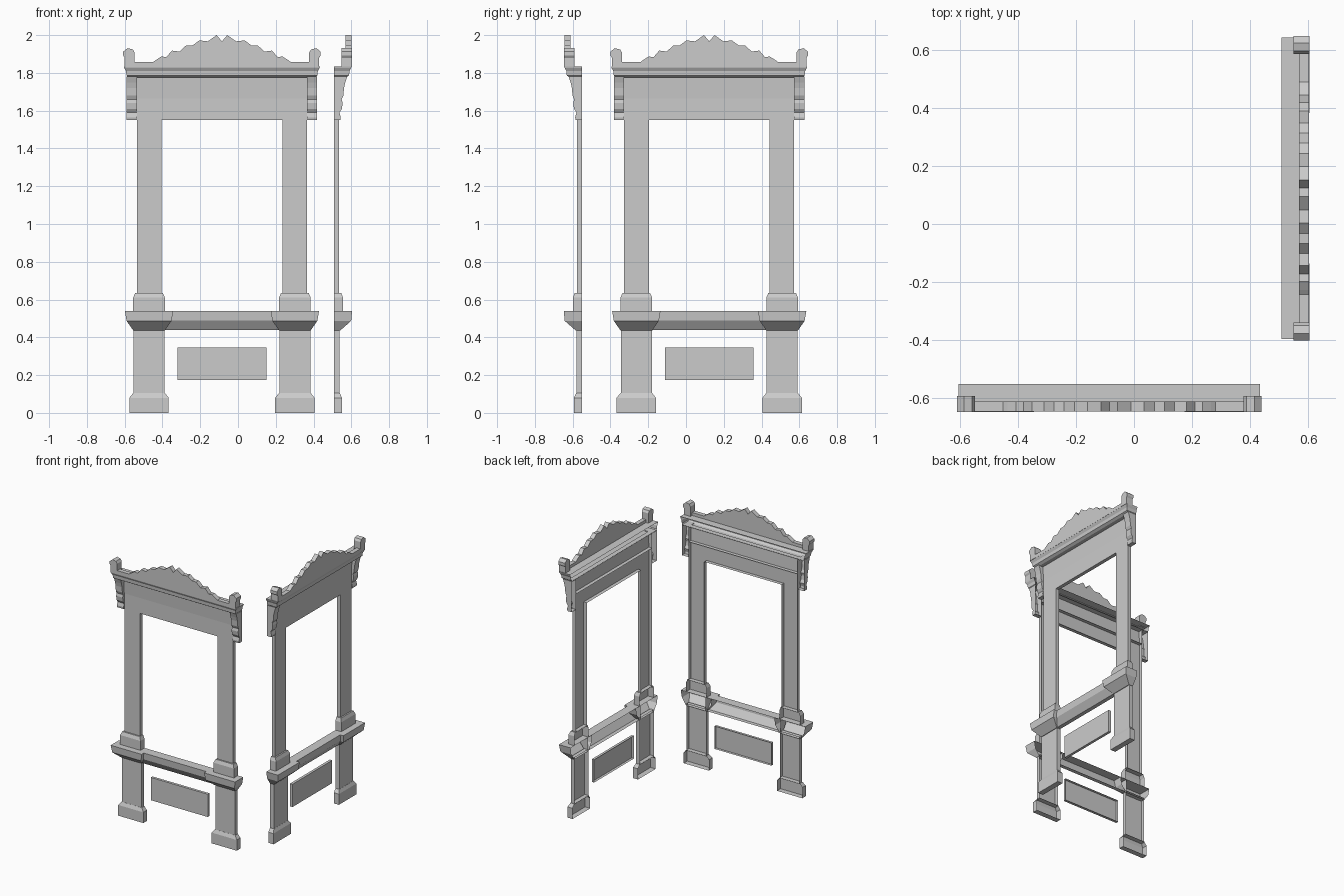
import bpy, bmesh
from mathutils import Vector

if "Cube" in bpy.data.objects:
    bpy.data.objects.remove(bpy.data.objects["Cube"], do_unlink=True)

stone = bpy.data.materials.new("pale_stone_grey")
stone.use_nodes = True
GREY = (0.6, 0.6, 0.6, 1)
stone.diffuse_color = GREY
stone.node_tree.nodes["Principled BSDF"].inputs["Base Color"].default_value = GREY

# Each surround: name, wall position, turn about z
UNITS = [("front", (-0.085, -0.551, 0), 0.0), ("side", (0.508, 0.123, 0), 1.570796)]


def place(name, bm):
    """Orient the faces, open the side against the wall, and add both copies."""
    bmesh.ops.recalc_face_normals(bm, faces=bm.faces)
    hidden = [f for f in bm.faces if all(abs(v.co.y) < 1e-5 for v in f.verts)]
    bmesh.ops.delete(bm, geom=hidden, context='FACES')
    mesh = bpy.data.meshes.new(name)
    bm.to_mesh(mesh)
    bm.free()
    mesh.materials.append(stone)
    for unit, loc, turn in UNITS:
        ob = bpy.data.objects.new(unit + "_" + name, mesh)
        ob.location = loc
        ob.rotation_euler.z = turn
        bpy.context.collection.objects.link(ob)


def loft(name, centre, sections):
    """Stack of rectangles against the wall: height, half width, depth."""
    bm = bmesh.new()
    rings = []
    for z, h, d in sections:
        corners = [(-h, 0), (-h, -d), (h, -d), (h, 0)]
        rings.append([bm.verts.new((centre + x, y, z)) for x, y in corners])
    for a, b in zip(rings, rings[1:]):
        for i in range(4):
            j = (i + 1) % 4
            bm.faces.new((a[i], a[j], b[j], b[i]))
    bm.faces.new(rings[0])
    bm.faces.new(rings[-1])
    place(name, bm)


def extrude(name, points, offset):
    """Prism from a flat outline."""
    bm = bmesh.new()
    face = bm.faces.new([bm.verts.new(p) for p in points])
    out = bmesh.ops.extrude_face_region(bm, geom=[face], use_keep_orig=True)
    verts = [g for g in out["geom"] if isinstance(g, bmesh.types.BMVert)]
    bmesh.ops.translate(bm, verts=verts, vec=Vector(offset))
    place(name, bm)


# Window casing: two uprights and a head in one piece
casing = [(-0.45, 0.63), (-0.45, 1.665), (0.45, 1.665), (0.45, 0.63),
          (0.32, 0.63), (0.32, 1.55), (-0.32, 1.55), (-0.32, 0.63)]
extrude("window_casing", [(x, 0, z) for x, z in casing], (0, -0.027, 0))
loft("frieze", 0, [(1.665, 0.45, 0.027), (1.78, 0.45, 0.034)])

# Centre sill and apron panel
loft("centre_sill", 0, [(0.44, 0.31, 0.03), (0.49, 0.31, 0.065), (0.54, 0.31, 0.07)])
loft("apron_panel", 0, [(0.175, 0.235, 0.02), (0.345, 0.235, 0.02)])

# Cornice with returned ends
loft("cornice", 0, [(1.775, 0.495, 0.062), (1.786, 0.505, 0.08), (1.81, 0.508, 0.082),
                    (1.826, 0.517, 0.091), (1.835, 0.519, 0.093)])

# Stepped crest: half outline mirrored about the middle
half = [(0.51, 1.83), (0.51, 1.857), (0.365, 1.857), (0.35, 1.868), (0.32, 1.887),
        (0.295, 1.883), (0.265, 1.918), (0.225, 1.913), (0.19, 1.945), (0.155, 1.946),
        (0.12, 1.972), (0.075, 1.967), (0.028, 2.0)]
crest = half + [(0, 1.967)] + [(-x, z) for x, z in reversed(half)]
extrude("crest", [(x, -0.06, z) for x, z in crest], (0, -0.033, 0))

bracket = [(0, 1.55), (0.033, 1.55), (0.036, 1.565), (0.029, 1.59), (0.042, 1.61),
           (0.046, 1.64), (0.041, 1.66), (0.05, 1.68), (0.053, 1.72), (0.06, 1.75),
           (0.07, 1.78), (0, 1.78)]
ear = [(0.515, 1.83), (0.515, 1.88), (0.523, 1.892), (0.523, 1.912), (0.5, 1.931),
       (0.472, 1.924), (0.462, 1.908), (0.462, 1.83)]

for side, s in (("left", 1), ("right", -1)):
    # Lower pier, its foot, sill block and plinth
    pier = s * 0.386
    loft(side + "_lower_pier", pier, [(0.1, 0.082, 0.03), (0.45, 0.082, 0.03)])
    loft(side + "_pier_foot", pier, [(0, 0.104, 0.042), (0.08, 0.104, 0.042),
                                     (0.105, 0.084, 0.031)])
    loft(side + "_sill_block", pier, [(0.437, 0.084, 0.034), (0.487, 0.119, 0.091),
                                      (0.54, 0.128, 0.096)])
    loft(side + "_upper_plinth", pier, [(0.54, 0.084, 0.048), (0.61, 0.084, 0.048),
                                        (0.635, 0.073, 0.038)])
    # Scrolled bracket and corner ear
    extrude(side + "_bracket", [(s * 0.45, -d, z) for d, z in bracket], (s * 0.054, 0, 0))
    extrude(side + "_corner_ear", [(s * x, -0.04, z) for x, z in ear], (0, -0.055, 0))
